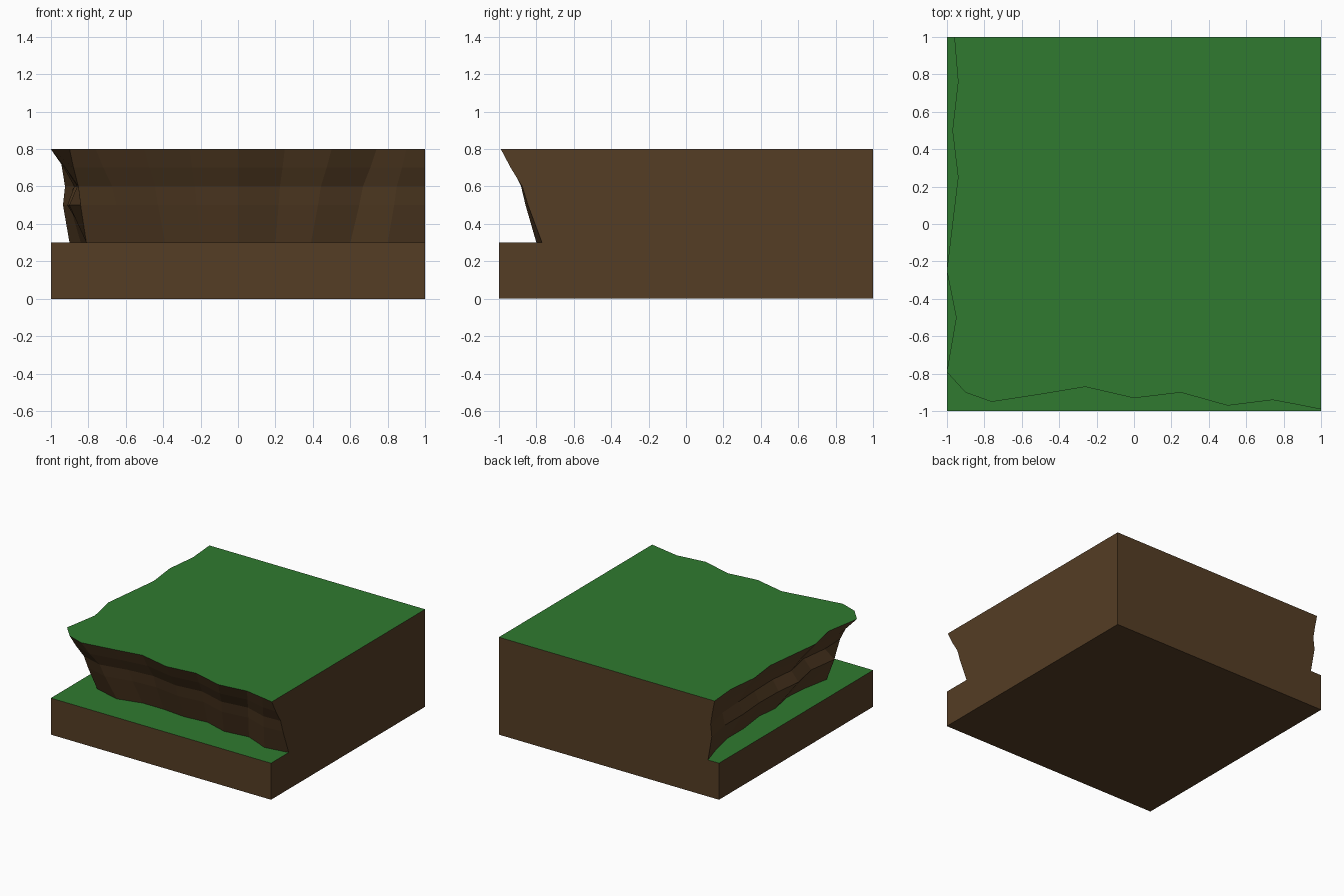
import bpy, bmesh

if "Cube" in bpy.data.objects:
    bpy.data.objects.remove(bpy.data.objects["Cube"])

def material(name, rgb):
    m = bpy.data.materials.new(name)
    m.diffuse_color = (*rgb, 1)
    m.use_nodes = True
    m.node_tree.nodes["Principled BSDF"].inputs["Base Color"].default_value = m.diffuse_color
    return m

DIRT = material("dirt brown", (0.09, 0.047, 0.018))
GRASS = material("grass green", (0.029, 0.195, 0.029))

def finish(name, bm):
    """Grass on upward faces, dirt on the rest."""
    bmesh.ops.recalc_face_normals(bm, faces=bm.faces)
    for f in bm.faces:
        f.material_index = 1 if f.normal.z > 0.9 else 0
    me = bpy.data.meshes.new(name)
    bm.to_mesh(me)
    bm.free()
    me.materials.append(DIRT)
    me.materials.append(GRASS)
    ob = bpy.data.objects.new(name, me)
    bpy.context.collection.objects.link(ob)

# lower ground slab
bm = bmesh.new()
bmesh.ops.create_cube(bm, size=1)
for v in bm.verts:
    v.co = (v.co.x * 2, v.co.y * 2, (v.co.z + 0.5) * 0.3)
finish("lower_ground", bm)

# cliff rim and foot, running along the left side, round the corner, along the front
rim = [(-.96, 1), (-.94, .76), (-.97, .5), (-.94, .25), (-.97, 0), (-1, -.25),
       (-.95, -.5), (-1, -.79), (-.9, -.9), (-.76, -.95), (-.5, -.91), (-.26, -.87),
       (0, -.93), (.25, -.9), (.5, -.97), (.74, -.94), (.9, -.97), (1, -.99)]
foot = [(-.9, 1), (-.84, .8), (-.8, .6), (-.8, .39), (-.77, .15), (-.79, -.03),
        (-.75, -.24), (-.765, -.43), (-.81, -.67), (-.59, -.73), (-.39, -.68), (-.2, -.68),
        (0, -.7), (.2, -.68), (.39, -.74), (.6, -.715), (.8, -.8), (1, -.77)]
# height, recess towards the foot on the left side, recess on the front
levels = [(.8, 0, 0), (.7, .33, .24), (.6, .6, .52), (.5, .42, .66), (.3, 1, 1)]

bm = bmesh.new()
rings = []
for z, left, front in levels:
    ring = []
    for i, (a, b) in enumerate(zip(rim, foot)):
        t = left if i < 8 else front
        ring.append(bm.verts.new((a[0] + (b[0] - a[0]) * t, a[1] + (b[1] - a[1]) * t, z)))
    rings.append(ring)
# rocky face
for up, low in zip(rings, rings[1:]):
    for i in range(len(rim) - 1):
        bm.faces.new((up[i], low[i], low[i + 1], up[i + 1]))
# flat back, right side and grassy top
top = bm.verts.new((1, 1, .8))
bottom = bm.verts.new((1, 1, .3))
bm.faces.new([r[0] for r in rings] + [bottom, top])
bm.faces.new([r[-1] for r in rings] + [bottom, top])
bm.faces.new(rings[0] + [top])
bm.faces.new(rings[-1] + [bottom])
finish("upper_cliff", bm)
